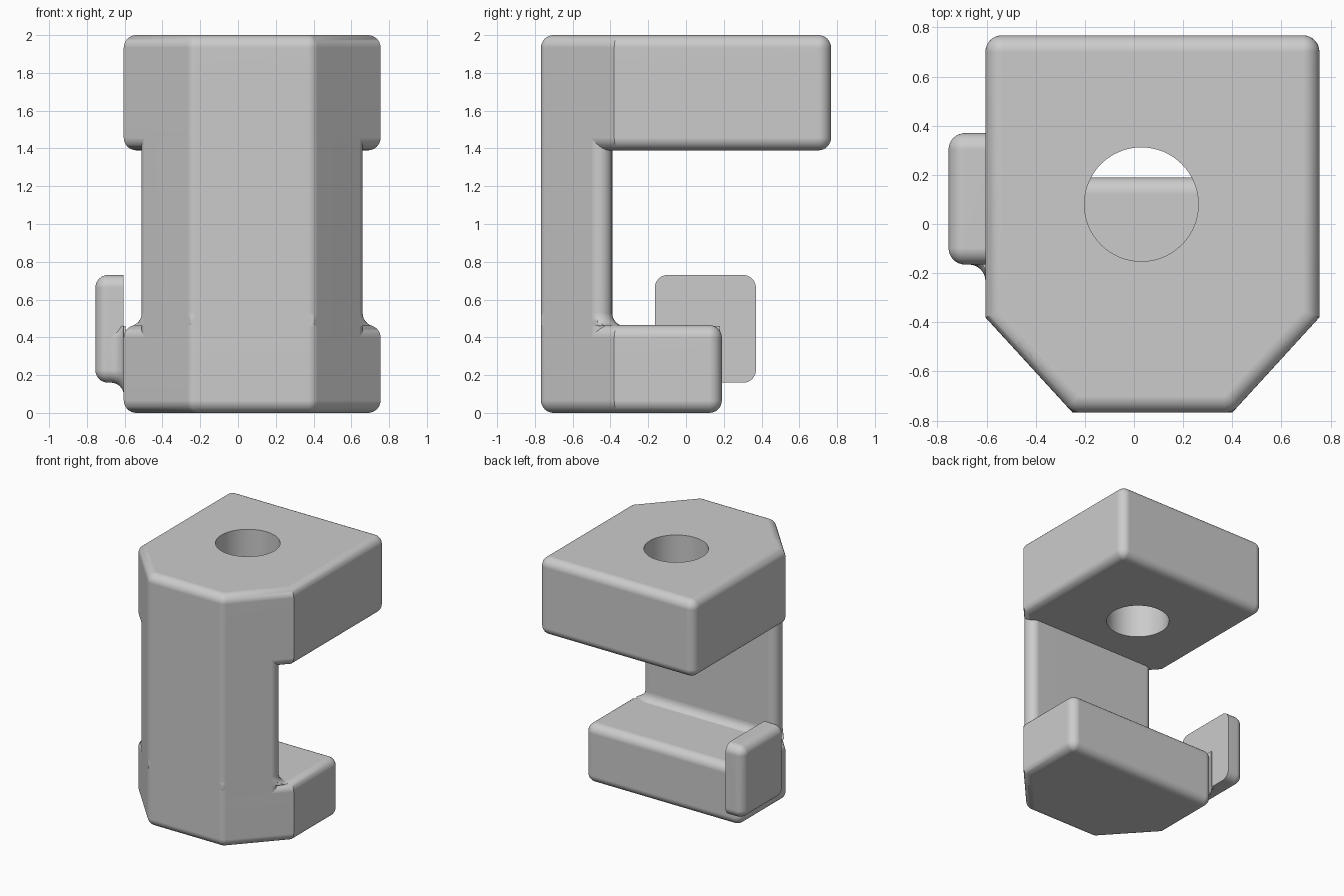
import bpy, bmesh, math
from mathutils import Vector

if "Cube" in bpy.data.objects:
    bpy.data.objects.remove(bpy.data.objects["Cube"])

R = 0.067      # edge rounding
STEPS = 8

grey = bpy.data.materials.new("light_grey")
grey.use_nodes = True
COLOUR = (0.6, 0.6, 0.6, 1)
grey.diffuse_color = COLOUR
grey.node_tree.nodes["Principled BSDF"].inputs["Base Color"].default_value = COLOUR


def arc_angles():
    return [math.pi / 2 * i / STEPS for i in range(STEPS + 1)]


def rim(top, sign=1):
    """Rings of a convex rounded rim, ending flat at height top."""
    return [(R * math.cos(t), top - sign * R * (1 - math.sin(t))) for t in arc_angles()]


def flare(base):
    """Rings of a concave fillet that widens towards height base."""
    return [(R * (2 - math.cos(t)), base + R * (1 - math.sin(t))) for t in arc_angles()]


def normal(a, b):
    d = (b - a).normalized()
    return Vector((d.y, -d.x))


def section(points, sharp):
    """Inset corner centres with the outward directions of each rounded corner."""
    pts = [Vector(p) for p in points]
    result = []
    for i, p in enumerate(pts):
        n1 = normal(pts[i - 1], p)
        n2 = normal(p, pts[(i + 1) % len(pts)])
        mitre = (n1 + n2) / (1 + n1.dot(n2))
        centre = p - R * mitre
        if i in sharp:
            result.append((centre, mitre))
            continue
        start, turn = math.atan2(n1.y, n1.x), math.acos(max(-1, min(1, n1.dot(n2))))
        for k in range(STEPS + 1):
            a = start + turn * k / STEPS
            result.append((centre, Vector((math.cos(a), math.sin(a)))))
    return result


def upright(u, v, h):
    return (u, v, h)


def sideways(u, v, h):
    return (-h, u, v)


def loft(name, points, rings, sharp=(), place=upright, limits=()):
    """Solid through rings of (corner radius, height), held inside limit lines."""
    bm = bmesh.new()
    loops = []
    for rho, h in rings:
        loop = []
        for centre, d in section(points, sharp):
            p = centre + rho * d
            for origin, n in limits:
                p = p - n * max(0, (p - origin).dot(n))
            loop.append(bm.verts.new(place(p.x, p.y, h)))
        loops.append(loop)
    for a, b in zip(loops, loops[1:]):
        for i in range(len(a)):
            bm.faces.new((a[i - 1], a[i], b[i], b[i - 1]))
    bm.faces.new(loops[0])
    bm.faces.new(loops[-1])
    bmesh.ops.remove_doubles(bm, verts=bm.verts, dist=1e-5)
    bmesh.ops.recalc_face_normals(bm, faces=bm.faces)
    mesh = bpy.data.meshes.new(name)
    bm.to_mesh(mesh)
    bm.free()
    mesh.materials.append(grey)
    obj = bpy.data.objects.new(name, mesh)
    bpy.context.collection.objects.link(obj)
    return obj


def rounded(name, points, lo, hi, sharp=()):
    return loft(name, points, rim(lo, -1)[::-1] + rim(hi), sharp)


def activate(obj):
    bpy.ops.object.select_all(action='DESELECT')
    obj.select_set(True)
    bpy.context.view_layer.objects.active = obj


# Plan outline: flat front, sloped front corners, square back
LEFT, RIGHT, FRONT, WAIST = -0.605, 0.755, -0.768, -0.38
NOSE_L, NOSE_R = -0.25, 0.40
COL_BACK = -0.39


def jaw_plan(back):
    return [(NOSE_L, FRONT), (NOSE_R, FRONT), (RIGHT, WAIST),
            (RIGHT, back), (LEFT, back), (LEFT, WAIST)]


top_jaw = rounded("top_jaw", jaw_plan(0.768), 1.39, 2.0, sharp=(2, 5))
bottom_jaw = rounded("bottom_jaw", jaw_plan(0.19), 0.0, 0.465, sharp=(2, 5))

# Column joining the jaws along the front
slope = (COL_BACK - FRONT) / (WAIST - FRONT)
col_plan = [(NOSE_L, FRONT), (NOSE_R, FRONT),
            (NOSE_R + slope * (RIGHT - NOSE_R), COL_BACK),
            (NOSE_L + slope * (LEFT - NOSE_L), COL_BACK)]
column = rounded("column", col_plan, 0.0, 2.0)

# Concave fillet where the column meets the bottom jaw
corners = [Vector(p) for p in col_plan]
front_limits = [(corners[i], normal(corners[i], corners[(i + 1) % 4])) for i in (3, 0, 1)]
column_fillet = loft("column_fillet", col_plan, flare(0.46), limits=front_limits)

# Side plate, rounded on its outer face only
plate_plan = [(-0.165, 0.16), (0.37, 0.16), (0.37, 0.73), (-0.165, 0.73)]
side_plate = loft("side_plate", plate_plan, [(R, 0.605)] + rim(0.755), place=sideways)

# Concave fillet between the plate and the side of the bottom jaw
root_plan = [(-0.165, 0.16), (0.18, 0.16), (0.18, 0.46), (-0.165, 0.46)]
root_limits = [(Vector((0.18, 0.46)), Vector((1, 0))),
               (Vector((0.18, 0.46)), Vector((0, 1)))]
plate_fillet = loft("plate_fillet", root_plan, flare(0.605) + [(2 * R, 0.595)],
                    place=sideways, limits=root_limits)

# Round hole through the top jaw
bpy.ops.mesh.primitive_cylinder_add(vertices=64, radius=0.232, depth=1,
                                    location=(0.03, 0.08, 1.7))
cutter = bpy.context.object
cutter.name = "hole_cutter"
cutter.hide_render = True
cutter.data.materials.append(grey)
hole = top_jaw.modifiers.new("hole", 'BOOLEAN')
hole.operation = 'DIFFERENCE'
hole.object = cutter
activate(top_jaw)
bpy.ops.object.modifier_apply(modifier=hole.name)
bpy.data.objects.remove(cutter)

# Smooth rounded edges, flat broad faces
for part in (top_jaw, bottom_jaw, column, column_fillet, side_plate, plate_fillet):
    activate(part)
    bpy.ops.object.shade_smooth_by_angle(angle=math.radians(30))
    weighted = part.modifiers.new("weighted_normals", 'WEIGHTED_NORMAL')
    weighted.keep_sharp = True
